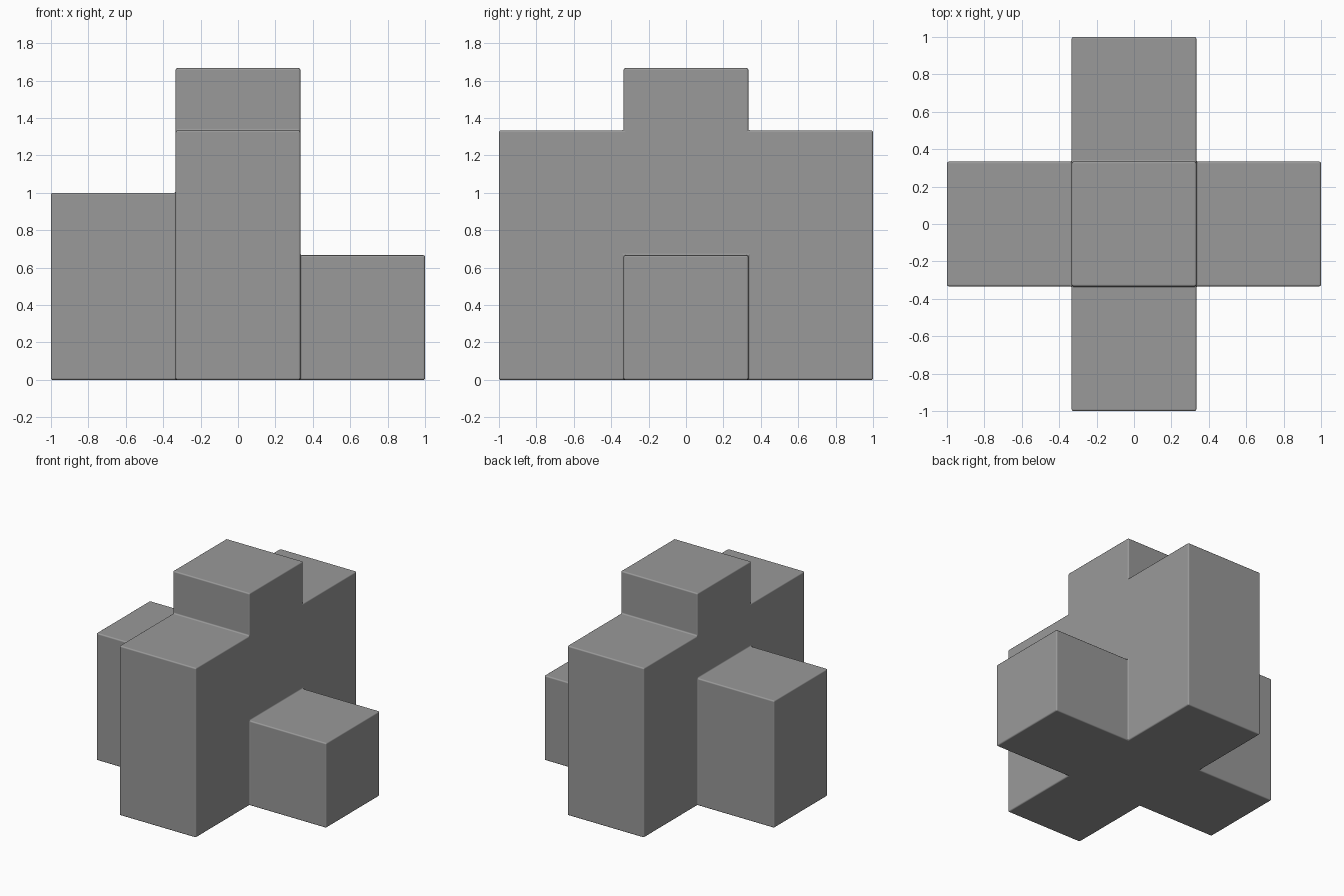
import bpy, bmesh, math
from mathutils import Vector

if "Cube" in bpy.data.objects:
    bpy.data.objects.remove(bpy.data.objects["Cube"])

W = 2 / 3   # column width
H = 1 / 3   # height step
# Height of each column of the cross, in steps
columns = {(0, 0): 5, (0, -1): 4, (0, 1): 4, (-1, 0): 3, (1, 0): 2}
half = (W / 2, W / 2, H / 2)


def filled(i, j, k):
    return 0 <= k < columns.get((i, j), 0)


def add_side(bm, centre, axis, sign):
    """One face of a block, facing along the given axis."""
    quad = []
    for a, b in ((-1, -1), (1, -1), (1, 1), (-1, 1)):
        corner = Vector(centre)
        for n, s in ((axis, sign), ((axis + 1) % 3, a * sign), ((axis + 2) % 3, b)):
            corner[n] += s * half[n]
        quad.append(bm.verts.new(corner))
    bm.faces.new(quad)


# Outer skin of the stacked blocks: a quad wherever a block meets empty space
bm = bmesh.new()
for (i, j), height in columns.items():
    for k in range(height):
        for axis in range(3):
            for sign in (-1, 1):
                near = [i, j, k]
                near[axis] += sign
                if not filled(*near):
                    add_side(bm, (i * W, j * W, (k + 0.5) * H), axis, sign)

# Weld and merge coplanar faces
bmesh.ops.remove_doubles(bm, verts=bm.verts[:], dist=1e-4)
bmesh.ops.recalc_face_normals(bm, faces=bm.faces[:])
bmesh.ops.dissolve_limit(bm, angle_limit=0.02, verts=bm.verts[:], edges=bm.edges[:])
for face in bm.faces:
    face.smooth = True

mesh = bpy.data.meshes.new("stepped_cross_block")
bm.to_mesh(mesh)
bm.free()
block = bpy.data.objects.new("stepped_cross_block", mesh)
bpy.context.collection.objects.link(block)

# Thin rounded edges, with the large faces kept flat in shading
bevel = block.modifiers.new("edge_rounding", 'BEVEL')
bevel.width = 0.01
bevel.segments = 4
bevel.limit_method = 'ANGLE'
bevel.angle_limit = math.radians(30)
bevel.harden_normals = True

# Dark grey surface
grey = bpy.data.materials.new("dark_grey")
grey.diffuse_color = (0.32, 0.32, 0.32, 1)
grey.use_nodes = True
grey.node_tree.nodes["Principled BSDF"].inputs["Base Color"].default_value = grey.diffuse_color
mesh.materials.append(grey)
